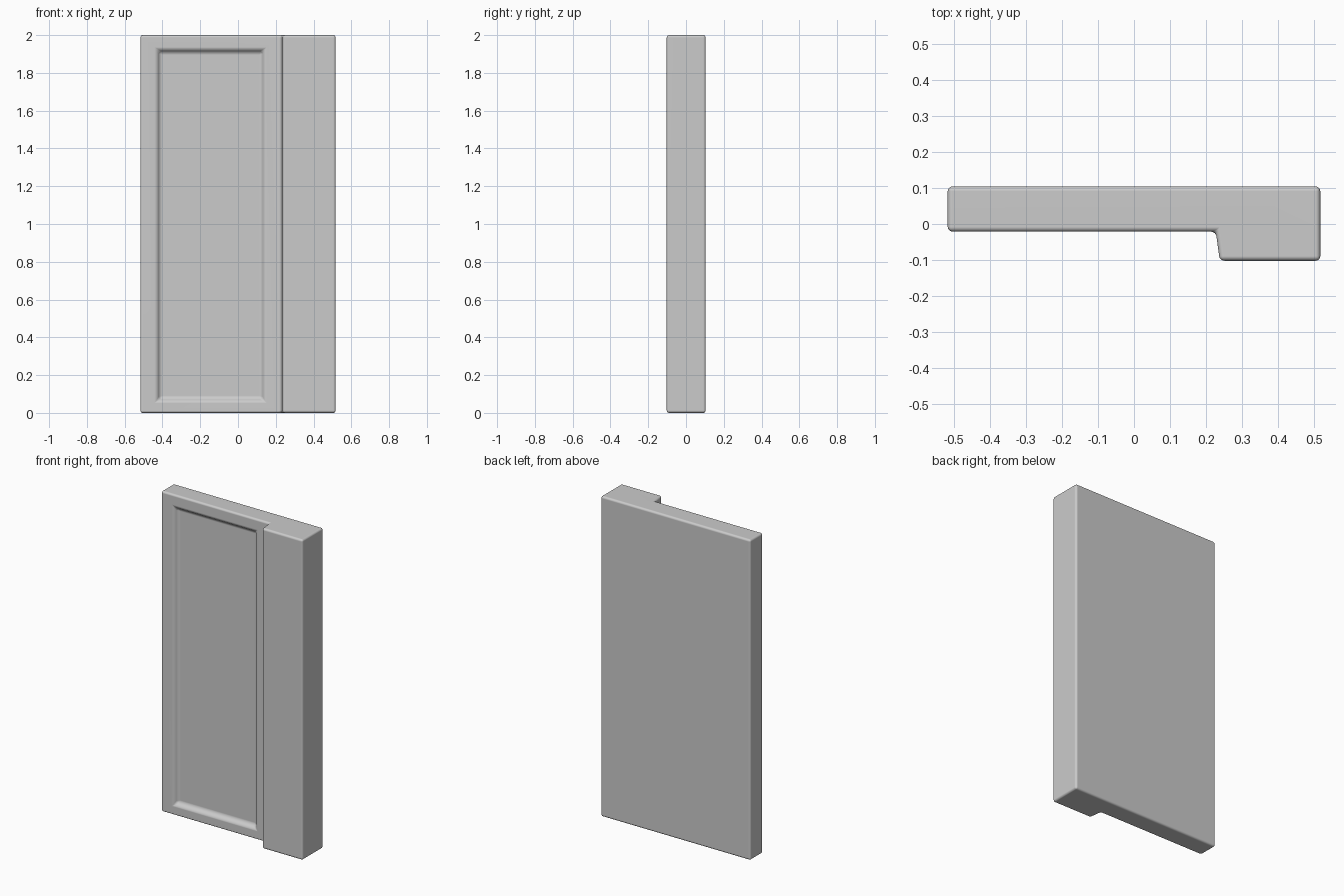
import bpy, bmesh

if "Cube" in bpy.data.objects:
    bpy.data.objects.remove(bpy.data.objects["Cube"])

H = 2.0
# L-shaped plan: thin panel with a thick post on the right
PLAN = [(-0.517, 0.104), (-0.517, -0.021), (0.227, -0.021),
        (0.238, -0.102), (0.517, -0.102), (0.517, 0.104)]


def inset_to(bm, face, x0, x1, z0, z1, y):
    """Inset a front face and place the new inner rectangle."""
    cx = face.calc_center_median()
    bmesh.ops.inset_region(bm, faces=[face], thickness=0.01, use_even_offset=True)
    for v in face.verts:
        v.co = (x0 if v.co.x < cx.x else x1, y, z0 if v.co.z < cx.z else z1)


bm = bmesh.new()
base = bm.faces.new([bm.verts.new((x, y, 0)) for x, y in PLAN])
ext = bmesh.ops.extrude_face_region(bm, geom=[base])
top = [g for g in ext["geom"] if isinstance(g, bmesh.types.BMVert)]
bmesh.ops.translate(bm, verts=top, vec=(0, 0, H))
bmesh.ops.recalc_face_normals(bm, faces=bm.faces)
bm.normal_update()

# Recessed field in the thin panel
front = next(f for f in bm.faces if f.normal.y < -0.9
             and f.calc_center_median().x < 0)
inset_to(bm, front, -0.428, 0.138, 0.062, 1.924, -0.021)
inset_to(bm, front, -0.413, 0.126, 0.078, 1.908, 0.003)

mesh = bpy.data.meshes.new("recessed_door_panel")
bm.to_mesh(mesh)
bm.free()
panel = bpy.data.objects.new("recessed_door_panel", mesh)
bpy.context.collection.objects.link(panel)

# Softly rounded edges
bev = panel.modifiers.new("rounded_edges", "BEVEL")
bev.width = 0.013
bev.segments = 4
bev.limit_method = "ANGLE"
bev.angle_limit = 0.5

bpy.context.view_layer.objects.active = panel
panel.select_set(True)
bpy.ops.object.shade_smooth()
wn = panel.modifiers.new("clean_shading", "WEIGHTED_NORMAL")
wn.keep_sharp = True
